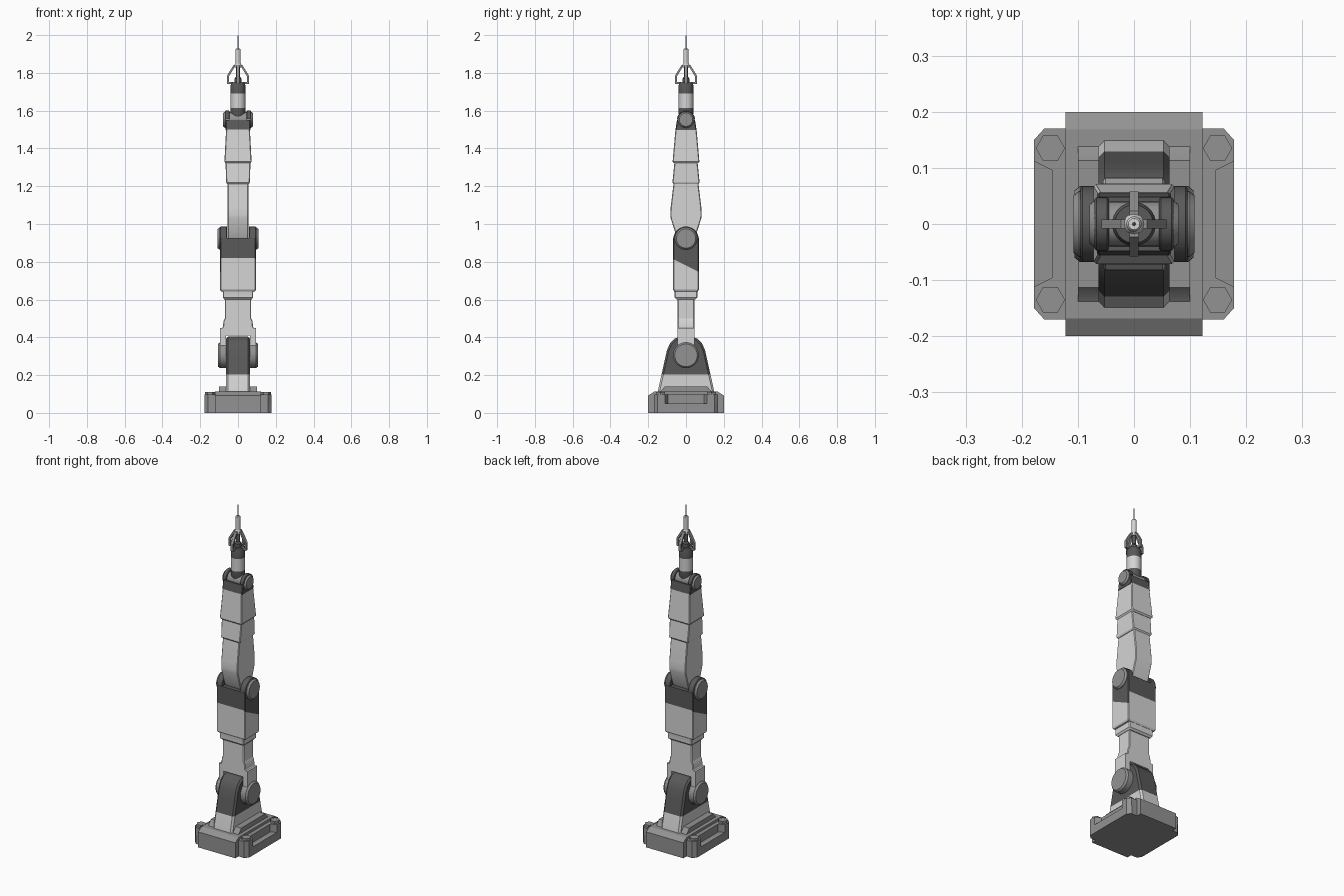
import bpy, bmesh, math
from mathutils import Vector

if "Cube" in bpy.data.objects:
    bpy.data.objects.remove(bpy.data.objects["Cube"])


def material(name, v):
    m = bpy.data.materials.new(name)
    m.diffuse_color = (v, v, v, 1)
    m.use_nodes = True
    m.node_tree.nodes["Principled BSDF"].inputs["Base Color"].default_value = m.diffuse_color
    return m


LIGHT = material("light grey", 0.66)
MID = material("mid grey", 0.29)
DARK = material("dark grey", 0.10)


def finish(name, bm, mats, bevel=0.0, cuts=(), rule=None):
    """Bevel, cut colour borders, paint faces by rule, create the object."""
    bmesh.ops.recalc_face_normals(bm, faces=bm.faces)
    if bevel:
        sharp = [e for e in bm.edges if e.calc_face_angle(0) > 0.6]
        bmesh.ops.bevel(bm, geom=sharp, offset=bevel, segments=1, affect='EDGES')
    for co, no, side in cuts:
        faces = [f for f in bm.faces if side * f.calc_center_median().x >= 0]
        geom = set(faces)
        for f in faces:
            geom.update(f.edges)
            geom.update(f.verts)
        bmesh.ops.bisect_plane(bm, geom=list(geom), plane_co=co, plane_no=no)
    if rule:
        for f in bm.faces:
            f.normal_update()
            f.material_index = rule(f.calc_center_median(), f.normal)
    me = bpy.data.meshes.new(name)
    bm.to_mesh(me)
    bm.free()
    for m in mats:
        me.materials.append(m)
    ob = bpy.data.objects.new(name, me)
    bpy.context.collection.objects.link(ob)
    return ob


def skin(rings):
    """Closed bmesh through rings with equal point counts."""
    bm = bmesh.new()
    vs = [[bm.verts.new(p) for p in r] for r in rings]
    n = len(vs[0])
    for a, b in zip(vs, vs[1:]):
        for i in range(n):
            j = (i + 1) % n
            bm.faces.new((a[i], a[j], b[j], b[i]))
    bm.faces.new(vs[0])
    bm.faces.new(vs[-1])
    return bm


def prism(name, prof, x0, x1, mat, **kw):
    """Side profile (y, z) extruded along x."""
    bm = skin([[(x, y, z) for y, z in prof] for x in (x0, x1)])
    return finish(name, bm, mat, **kw)


def loft(name, sections, mat, c=0.004, **kw):
    """Stack of corner-cut rectangles (z, half x, half y)."""
    rings = []
    for z, a, b in sections:
        q = [(a, b - c), (a - c, b), (c - a, b), (-a, b - c),
             (-a, c - b), (c - a, -b), (a - c, -b), (a, c - b)]
        rings.append([(x, y, z) for x, y in q])
    return finish(name, skin(rings), mat, **kw)


def lathe(name, prof, mat, n=32, axis='z', at=(0, 0, 0), **kw):
    """Profile (radius, offset along axis) turned round z or x."""
    rings = []
    for r, h in prof:
        ring = []
        for i in range(n):
            a = 2 * math.pi * i / n
            u, v = r * math.cos(a), r * math.sin(a)
            p = (u, v, h) if axis == 'z' else (h, u, v)
            ring.append(Vector(p) + Vector(at))
        rings.append(ring)
    return finish(name, skin(rings), mat, **kw)


def arc(r, z, a0=0, a1=180, n=14):
    return [(r * math.cos(t), z + r * math.sin(t)) for t in
            (math.radians(a0 + (a1 - a0) * i / n) for i in range(n + 1))]


def joint_discs(name, r, z, x0, x1):
    for s, side in ((1, "right"), (-1, "left")):
        lathe(f"{name}_{side}", [(r, s * x0), (r, s * (x1 - 0.01)),
              (r - 0.008, s * x1), (r - 0.016, s * x1)], [MID], axis='x', at=(0, 0, z))


# Base plate with side recesses
loft("base_lower", [(0, .178, .17), (.05, .178, .17)], [MID], c=.02)
quarter = [(.145, .095), (.178, .112), (.178, .15), (.16, .17)]
outline = (quarter + [(-x, y) for x, y in quarter[::-1]]
           + [(-x, -y) for x, y in quarter] + [(x, -y) for x, y in quarter[::-1]])
finish("base_upper", skin([[(x, y, z) for x, y in outline] for z in (.05, .097)]), [MID])
half = [(.2, 0), (.2, .092), (.168, .112)]
prism("base_end_blocks", half + [(-y, z) for y, z in half[::-1]], -.122, .122, [MID])
prism("pedestal", [(.16, .1), (.133, .115), (.113, .14), (-.113, .14), (-.133, .115), (-.16, .1)],
      -.1, .1, [MID])
for sx in (1, -1):
    for sy in (1, -1):
        lathe("base_bolt", [(.026, .09), (.026, .11)], [MID], n=6, at=(sx * .149, sy * .135, 0))

# Shoulder bracket, dark on top
side = [(.15, .1), (.146, .13), (.11, .29), (.1, .335), (.083, .37), (.058, .394), (.03, .404)]
prism("shoulder_bracket", side + [(-y, z) for y, z in side[::-1]], -.063, .063, [LIGHT, DARK],
      bevel=.01, cuts=[((0, 0, .203), (0, 0, 1), s) for s in (1, -1)],
      rule=lambda c, n: int(c.z > .203))
joint_discs("shoulder_disc", .068, .305, .06, .106)

# Lower yoke and neck
for s in (1, -1):
    prism("yoke_leg", arc(.045, .31, 180, 360) + [(.045, .45), (-.045, .45)],
          s * .064, s * .095, [LIGHT])
loft("yoke_neck", [(.41, .095, .045), (.435, .095, .045), (.455, .08, .045),
                   (.485, .077, .045), (.5, .07, .045), (.605, .07, .045)], [LIGHT])
loft("neck_collar", [(.6, .072, .05), (.61, .08, .06), (.64, .08, .06), (.65, .086, .062)], [LIGHT])


# Upper arm with slanted dark paint on its sides
def arm_paint(c, n):
    if abs(n.x) > .6:
        s = 1 if c.x > 0 else -1
        return int(c.z > .78 - .5 * c.y * s)
    return int(c.z > .82)


loft("upper_arm", [(.643, .09, .062), (.652, .095, .068), (.925, .095, .068)], [LIGHT, DARK],
     cuts=[((0, 0, 0), (1, 0, 0), 0)]
     + [((0, 0, .82), (0, 0, 1), s) for s in (1, -1)]
     + [((0, 0, .78), (0, .5 * s, 1), s) for s in (1, -1)], rule=arm_paint)
for s in (1, -1):
    prism("elbow_ear", arc(.067, .92), s * .058, s * .095, [DARK], bevel=.003)
joint_discs("elbow_disc", .059, .923, .09, .108)

# Forearm in three overlapping shells
loft("forearm_lower", [(.92, .055, .04), (.945, .055, .054), (1.03, .055, .081), (1.05, .055, .083),
                       (1.09, .055, .081), (1.215, .055, .066)], [LIGHT])
loft("forearm_middle", [(1.212, .058, .066), (1.22, .063, .072), (1.33, .066, .061)], [LIGHT])
loft("forearm_upper", [(1.322, .066, .064), (1.33, .072, .071), (1.5, .063, .056)], [LIGHT])

# Wrist fork
loft("wrist_block", [(1.497, .066, .056), (1.55, .066, .048)], [DARK])
for s in (1, -1):
    prism("wrist_ear", arc(.048, 1.552), s * .045, s * .07, [DARK], bevel=.003)
joint_discs("wrist_disc", .043, 1.552, .066, .079)
lathe("wrist_axle", [(.04, -.046), (.04, .046)], [MID], axis='x', at=(0, 0, 1.552))

# Wrist barrel with dark ends
lathe("wrist_barrel", [(.033, 1.56), (.039, 1.585), (.039, 1.615), (.039, 1.69), (.039, 1.735),
                       (.034, 1.748)], [LIGHT, DARK],
      rule=lambda c, n: int(c.z < 1.612 or c.z > 1.692))

# Gripper claws
claw = [(.025, 1.74), (.058, 1.74), (.058, 1.785), (.023, 1.843), (.008, 1.843), (.008, 1.832),
        (.017, 1.832), (.047, 1.782), (.047, 1.752), (.025, 1.752)]
for i in range(4):
    ob = prism("gripper_claw", claw, -.008, .008, [MID])
    ob.rotation_euler.z = i * math.pi / 2

# Tool core, nozzle and needle
lathe("tool_core", [(.018, 1.74), (.018, 1.77), (.011, 1.78), (.011, 1.835)], [DARK], n=16)
lathe("tool_nozzle", [(.019, 1.828), (.019, 1.84), (.014, 1.85), (.0135, 1.925), (.01, 1.93)],
      [LIGHT], n=16)
lathe("tool_needle", [(.0035, 1.925), (.0035, 1.99), (.001, 2.0)], [MID], n=8)

# Smooth the round parts, keep sharp edges
for ob in bpy.context.collection.objects:
    ob.select_set(True)
    bpy.context.view_layer.objects.active = ob
bpy.ops.object.shade_smooth_by_angle(angle=math.radians(25))
